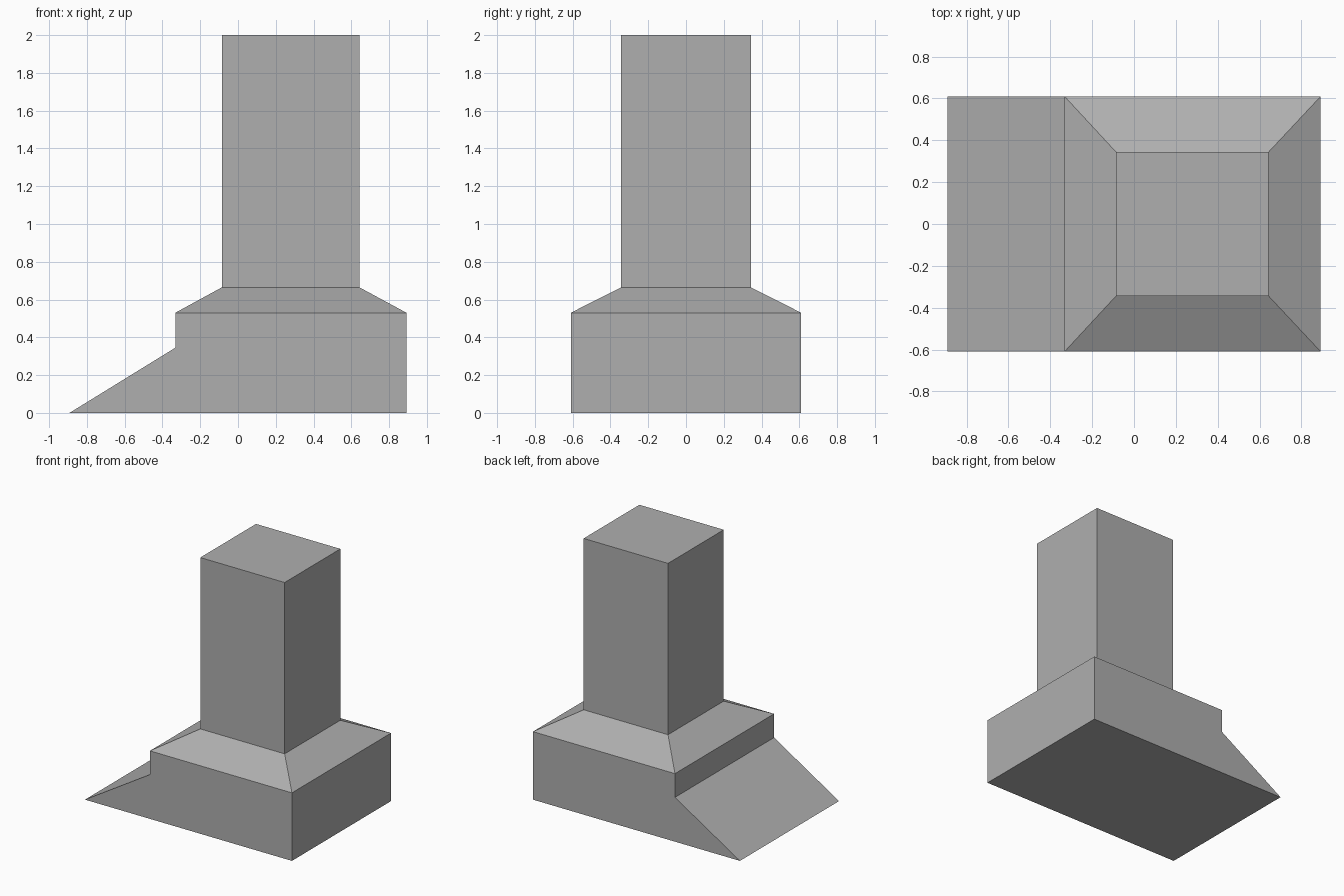
import bpy
import bmesh
from mathutils import Vector

cube = bpy.data.objects.get("Cube")
if cube:
    bpy.data.objects.remove(cube, do_unlink=True)

# Dimensions
HALF_DEPTH = 0.61
COLUMN_HALF_DEPTH = 0.343
BLOCK_LEFT, BLOCK_RIGHT = -0.332, 0.892
COLUMN_LEFT, COLUMN_RIGHT = -0.085, 0.642
RAMP_TOP, BLOCK_TOP, SHOULDER_TOP, COLUMN_TOP = 0.345, 0.53, 0.665, 2.0

# Plain grey material
grey = bpy.data.materials.new("medium_grey")
grey.use_nodes = True
colour = (0.43, 0.43, 0.43, 1.0)
grey.diffuse_color = colour
grey.node_tree.nodes["Principled BSDF"].inputs["Base Color"].default_value = colour


def extrude_face(bm, face):
    """Extrude one face and return the new cap."""
    result = bmesh.ops.extrude_discrete_faces(bm, faces=[face])
    return result["faces"][0]


bm = bmesh.new()

# Base block with its ramp: a side profile extruded from front to back
profile = [(-BLOCK_RIGHT, 0), (BLOCK_RIGHT, 0), (BLOCK_RIGHT, BLOCK_TOP),
           (BLOCK_LEFT, BLOCK_TOP), (BLOCK_LEFT, RAMP_TOP)]
side = bm.faces.new([bm.verts.new((x, -HALF_DEPTH, z)) for x, z in profile])
back = bmesh.ops.extrude_face_region(bm, geom=[side])
back_verts = [v for v in back["geom"] if isinstance(v, bmesh.types.BMVert)]
bmesh.ops.translate(bm, verts=back_verts, vec=Vector((0, 2 * HALF_DEPTH, 0)))
bmesh.ops.recalc_face_normals(bm, faces=bm.faces[:])

# Sloped shoulder: the block's top drawn in to the column's footprint
top = max(bm.faces, key=lambda f: f.calc_center_median().z)
middle = (BLOCK_LEFT + BLOCK_RIGHT) / 2
cap = extrude_face(bm, top)
for v in cap.verts:
    v.co = (COLUMN_LEFT if v.co.x < middle else COLUMN_RIGHT,
            COLUMN_HALF_DEPTH if v.co.y > 0 else -COLUMN_HALF_DEPTH,
            SHOULDER_TOP)

# Column: the shoulder's cap raised straight up
cap = extrude_face(bm, cap)
for v in cap.verts:
    v.co.z = COLUMN_TOP

bmesh.ops.recalc_face_normals(bm, faces=bm.faces[:])
mesh = bpy.data.meshes.new("ramped_base_and_column")
bm.to_mesh(mesh)
bm.free()
mesh.materials.append(grey)
tower = bpy.data.objects.new("ramped_base_and_column", mesh)
bpy.context.collection.objects.link(tower)
